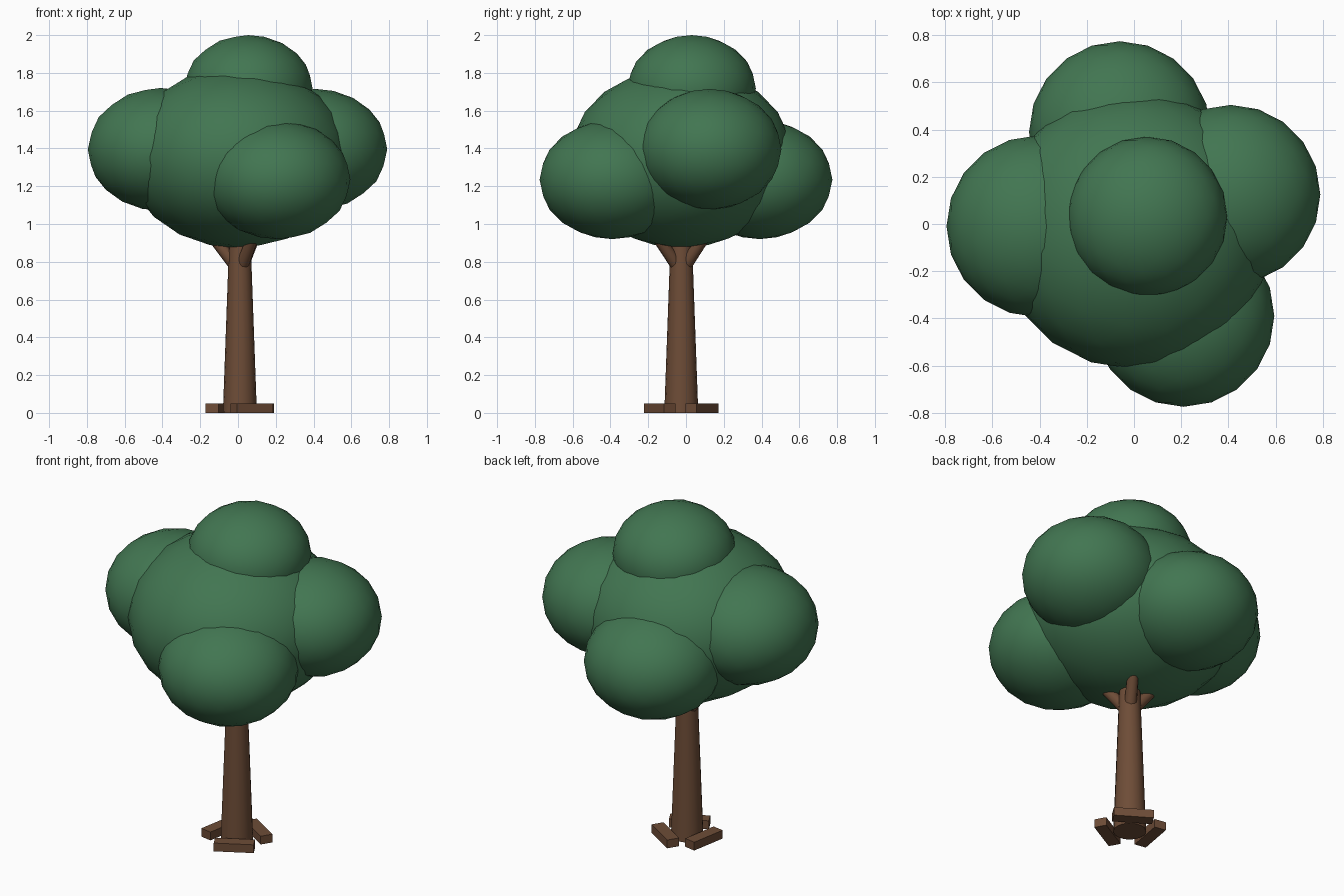
import bpy
from math import radians, cos, sin
from mathutils import Vector

if "Cube" in bpy.data.objects:
    bpy.data.objects.remove(bpy.data.objects["Cube"])


def make_material(name, rgb):
    mat = bpy.data.materials.new(name)
    mat.use_nodes = True
    mat.diffuse_color = (*rgb, 1)
    bsdf = mat.node_tree.nodes["Principled BSDF"]
    bsdf.inputs["Base Color"].default_value = (*rgb, 1)
    bsdf.inputs["Roughness"].default_value = 0.9
    return mat


bark = make_material("brown bark", (0.155, 0.073, 0.038))
leaf = make_material("green leaves", (0.054, 0.18, 0.083))


def finish(name, mat, smooth=True):
    obj = bpy.context.object
    obj.name = name
    obj.data.materials.append(mat)
    if smooth:
        bpy.ops.object.shade_smooth_by_angle(angle=radians(40))
    return obj


TRUNK_X, TRUNK_Y = 0.01, -0.025

# Tapered trunk
bpy.ops.mesh.primitive_cone_add(vertices=16, radius1=0.09, radius2=0.058, depth=0.88,
                                location=(TRUNK_X, TRUNK_Y, 0.44))
finish("trunk", bark)

# Three block roots set tangentially, with a branch above each
for i, angle in enumerate((-61, 58, 170), 1):
    a = radians(angle)
    out = Vector((cos(a), sin(a), 0))
    base = Vector((TRUNK_X, TRUNK_Y, 0))

    bpy.ops.mesh.primitive_cube_add(size=1, location=base + out * 0.13 + Vector((0, 0, 0.025)),
                                    rotation=(0, 0, a))
    root = finish(f"root_{i}", bark, smooth=False)
    root.scale = (0.07, 0.22, 0.05)

    direction = (out * 0.8 + Vector((0, 0, 1))).normalized()
    start = base + Vector((0, 0, 0.75))
    bpy.ops.mesh.primitive_cone_add(vertices=12, radius1=0.036, radius2=0.028, depth=0.32,
                                    location=start + direction * 0.16,
                                    rotation=direction.to_track_quat('Z', 'Y').to_euler())
    finish(f"branch_{i}", bark)

# Overlapping flattened foliage clumps: name, centre, radius, half height
clumps = (
    ("foliage_main", (0.0, -0.025, 1.353), 0.59, 0.48),
    ("foliage_top", (0.055, 0.03, 1.717), 0.34, 0.283),
    ("foliage_right", (-0.41, -0.01, 1.395), 0.385, 0.325),
    ("foliage_left", (0.41, 0.125, 1.395), 0.38, 0.32),
    ("foliage_front", (0.21, -0.39, 1.235), 0.385, 0.315),
    ("foliage_back", (-0.06, 0.39, 1.235), 0.385, 0.315),
)
for name, centre, radius, half_height in clumps:
    bpy.ops.mesh.primitive_ico_sphere_add(subdivisions=3, radius=1, location=centre)
    clump = finish(name, leaf)
    clump.scale = (radius, radius, half_height)
